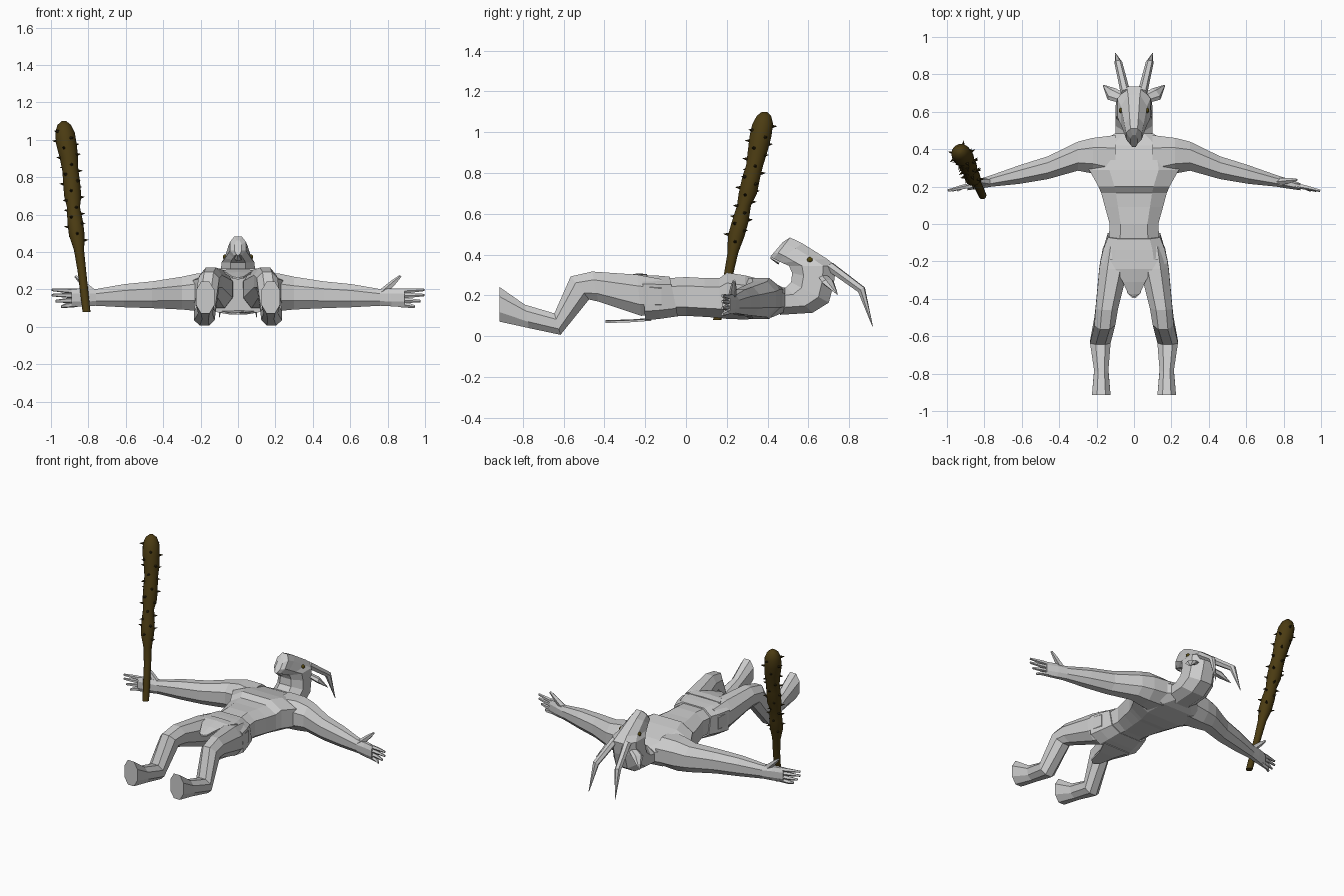
import bpy, bmesh, math
from mathutils import Vector


def material(name, rgb):
    m = bpy.data.materials.new(name)
    m.diffuse_color = (*rgb, 1)
    return m


GREY = material("body grey", (0.6, 0.6, 0.6))
WOOD = material("club brown", (0.07, 0.044, 0.006))
THORN = material("thorn dark brown", (0.03, 0.02, 0.004))
EYE = material("eye olive", (0.09, 0.065, 0.005))


def finish(bm, name, mat, smooth=False):
    bmesh.ops.recalc_face_normals(bm, faces=bm.faces[:])
    me = bpy.data.meshes.new(name)
    for f in bm.faces:
        f.smooth = smooth
    bm.to_mesh(me)
    bm.free()
    me.materials.append(mat)
    ob = bpy.data.objects.new(name, me)
    bpy.context.collection.objects.link(ob)
    return ob


def loft(name, rings, mat=GREY, smooth=False):
    """Skin a list of equal-length rings and cap both ends."""
    bm = bmesh.new()
    rows = [[bm.verts.new(p) for p in r] for r in rings]
    n = len(rows[0])
    for a, b in zip(rows, rows[1:]):
        for i in range(n):
            j = (i + 1) % n
            bm.faces.new((a[i], a[j], b[j], b[i]))
    bm.faces.new(rows[0])
    bm.faces.new(rows[-1])
    return finish(bm, name, mat, smooth)


def octagon(c, u, v, k=0.45):
    """Bevelled-box section around c with half axes u and v."""
    c, u, v = Vector(c), Vector(u), Vector(v)
    pts = [(1, -k), (1, k), (k, 1), (-k, 1), (-1, k), (-1, -k), (-k, -1), (k, -1)]
    return [c + u * a + v * b for a, b in pts]


def section(xc, xh, top, bot, k=0.45):
    """Section of half width xh between two (y, z) points."""
    t, b = Vector((xc, *top)), Vector((xc, *bot))
    return octagon((t + b) / 2, (xh, 0, 0), (t - b) / 2, k)


def taper(name, path, mat=GREY, flat=(1, 1), axis=(0, 0, 1), n=5):
    """Tapered limb along (point, radius) pairs."""
    rings = []
    d = (Vector(path[-1][0]) - Vector(path[0][0])).normalized()
    u = d.cross(Vector(axis)).normalized()
    v = u.cross(d)
    for p, r in path:
        rings.append([Vector(p) + u * r * flat[0] * math.cos(2 * math.pi * i / n)
                      + v * r * flat[1] * math.sin(2 * math.pi * i / n) for i in range(n)])
    return loft(name, rings, mat)


# Torso: y, half width, top z, bottom z
loft("torso", [section(0, w, (y, t), (y, b), 0.55) for y, w, t, b in (
    (-0.08, 0.135, 0.285, 0.10), (0.0, 0.13, 0.29, 0.10), (0.09, 0.155, 0.285, 0.095),
    (0.165, 0.175, 0.285, 0.09), (0.20, 0.19, 0.312, 0.085), (0.29, 0.24, 0.298, 0.082),
    (0.42, 0.21, 0.265, 0.092), (0.485, 0.10, 0.235, 0.12))])

# Hip wrap with a lower front edge
loft("hip_wrap", [section(0, w, (yt, t), (yb, b), 0.6) for yt, yb, w, t, b in (
    (-0.08, -0.04, 0.14, 0.292, 0.098), (-0.14, -0.13, 0.165, 0.297, 0.085),
    (-0.215, -0.2, 0.182, 0.30, 0.078))])


# Hanging cloth flaps, front and back: half width, y, z
def flap(name, rows):
    loft(name, [[Vector((x, y, z + h)) for x, h in
                 ((-w, -0.006), (w, -0.006), (w, 0.004), (0, 0.008), (-w, 0.004))]
                for w, y, z in rows])


flap("front_flap", [(0.13, -0.19, 0.297), (0.10, -0.24, 0.30), (0.06, -0.31, 0.285),
                    (0.03, -0.375, 0.265), (0.004, -0.39, 0.26)])
flap("back_flap", [(0.10, -0.17, 0.082), (0.06, -0.26, 0.075), (0.035, -0.37, 0.071),
                   (0.01, -0.395, 0.071)])

# Neck, skull and muzzle: half width, throat side, crown side
loft("head", [section(0, w, top, bot) for w, bot, top in (
    (0.10, (0.46, 0.232), (0.46, 0.105)), (0.10, (0.49, 0.24), (0.62, 0.115)),
    (0.097, (0.515, 0.265), (0.70, 0.165)), (0.092, (0.52, 0.31), (0.725, 0.26)),
    (0.088, (0.505, 0.345), (0.735, 0.345)), (0.07, (0.47, 0.36), (0.69, 0.38)),
    (0.052, (0.45, 0.37), (0.57, 0.455)), (0.042, (0.43, 0.38), (0.51, 0.484)),
    (0.02, (0.412, 0.388), (0.475, 0.462)))])

# Chin tuft
taper("chin_tuft", [((0, 0.46, 0.37), 0.022), ((0, 0.415, 0.385), 0.005)])

for s, side in ((1, "left"), (-1, "right")):
    # Leg: inner x, outer x, top point, bottom point
    loft(side + "_leg", [section(s * (a + b) / 2, (b - a) / 2, t, u) for a, b, t, u in (
        (0.02, 0.165, (-0.12, 0.28), (-0.12, 0.11)),
        (0.03, 0.185, (-0.24, 0.302), (-0.22, 0.10)),
        (0.085, 0.205, (-0.46, 0.317), (-0.43, 0.17)),
        (0.10, 0.212, (-0.565, 0.293), (-0.475, 0.18)),
        (0.125, 0.235, (-0.645, 0.112), (-0.615, 0.007)),
        (0.137, 0.213, (-0.79, 0.155), (-0.77, 0.04)),
        (0.125, 0.225, (-0.915, 0.242), (-0.915, 0.072)))])

    # Arm and palm: x, y range, z range
    loft(side + "_arm", [octagon((s * x, (y0 + y1) / 2, (z0 + z1) / 2),
                                 (0, (y1 - y0) / 2, 0), (0, 0, (z1 - z0) / 2))
                         for x, y0, y1, z0, z1 in (
        (0.10, 0.23, 0.475, 0.09, 0.285), (0.22, 0.27, 0.46, 0.085, 0.285),
        (0.30, 0.285, 0.44, 0.093, 0.268), (0.46, 0.24, 0.362, 0.10, 0.243),
        (0.61, 0.215, 0.315, 0.105, 0.228), (0.76, 0.20, 0.262, 0.113, 0.202),
        (0.82, 0.19, 0.243, 0.11, 0.205), (0.89, 0.18, 0.218, 0.108, 0.203))])

    # Fingers: base z, tip x, tip z
    for i, (z0, x1, z1) in enumerate(((0.19, 0.995, 0.198), (0.167, 0.995, 0.17),
                                      (0.143, 0.975, 0.138), (0.12, 0.945, 0.108))):
        taper(f"{side}_finger_{i + 1}", [((s * 0.86, 0.207, z0), 0.015),
                                         ((s * 0.92, 0.196, (z0 + z1) / 2), 0.013),
                                         ((s * x1, 0.178, z1), 0.007)])
    taper(side + "_thumb", [((s * 0.77, 0.225, 0.18), 0.022), ((s * 0.83, 0.232, 0.235), 0.016),
                            ((s * 0.87, 0.236, 0.272), 0.007)], axis=(0, 1, 0))

    # Horn bending backwards, ear and eye
    taper(side + "_horn", [((s * 0.045, 0.70, 0.345), 0.026), ((s * 0.083, 0.86, 0.228), 0.021),
                           ((s * 0.10, 0.914, 0.05), 0.002)], n=6)
    taper(side + "_ear", [((s * 0.07, 0.675, 0.29), 0.03), ((s * 0.12, 0.695, 0.265), 0.037),
                          ((s * 0.165, 0.742, 0.205), 0.003)], flat=(1, 0.45), n=6)
    bm = bmesh.new()
    bmesh.ops.create_icosphere(bm, subdivisions=2, radius=0.014)
    bmesh.ops.scale(bm, verts=bm.verts, vec=(0.8, 1, 1))
    bmesh.ops.translate(bm, verts=bm.verts, vec=(s * 0.07, 0.607, 0.374))
    finish(bm, side + "_eye", EYE, True)

# Club: centre x, y, z and radius
CLUB = ((-0.81, 0.153, 0.08, 0.021), (-0.835, 0.208, 0.30, 0.023), (-0.85, 0.23, 0.41, 0.027),
        (-0.862, 0.246, 0.49, 0.042), (-0.87, 0.265, 0.56, 0.042), (-0.88, 0.284, 0.64, 0.035),
        (-0.884, 0.303, 0.70, 0.046), (-0.89, 0.32, 0.78, 0.045), (-0.897, 0.337, 0.84, 0.043),
        (-0.905, 0.352, 0.91, 0.05), (-0.918, 0.365, 0.98, 0.055), (-0.925, 0.376, 1.04, 0.052),
        (-0.929, 0.382, 1.08, 0.036), (-0.93, 0.384, 1.10, 0.012))
N = 14
club = loft("club", [[(x + r * math.cos(2 * math.pi * i / N), y + r * math.sin(2 * math.pi * i / N), z)
                      for i in range(N)] for x, y, z, r in CLUB], WOOD, True)
bpy.context.view_layer.objects.active = club
club.select_set(True)
bpy.ops.object.shade_smooth_by_angle(angle=math.radians(50))


def club_at(z):
    for a, b in zip(CLUB, CLUB[1:]):
        if a[2] <= z <= b[2]:
            return Vector(a).lerp(Vector(b), (z - a[2]) / (b[2] - a[2]))


# Thorns spiralling around the club
for i in range(34):
    z = 0.46 + 0.58 * i / 33
    x, y, z, r = club_at(z)
    d = Vector((math.cos(i * 2.4), math.sin(i * 2.4), 0.1))
    c = Vector((x, y, z))
    taper(f"thorn_{i + 1}", [(c + d * (r - 0.006), 0.010), (c + d * (r + 0.021), 0.001)], THORN)
